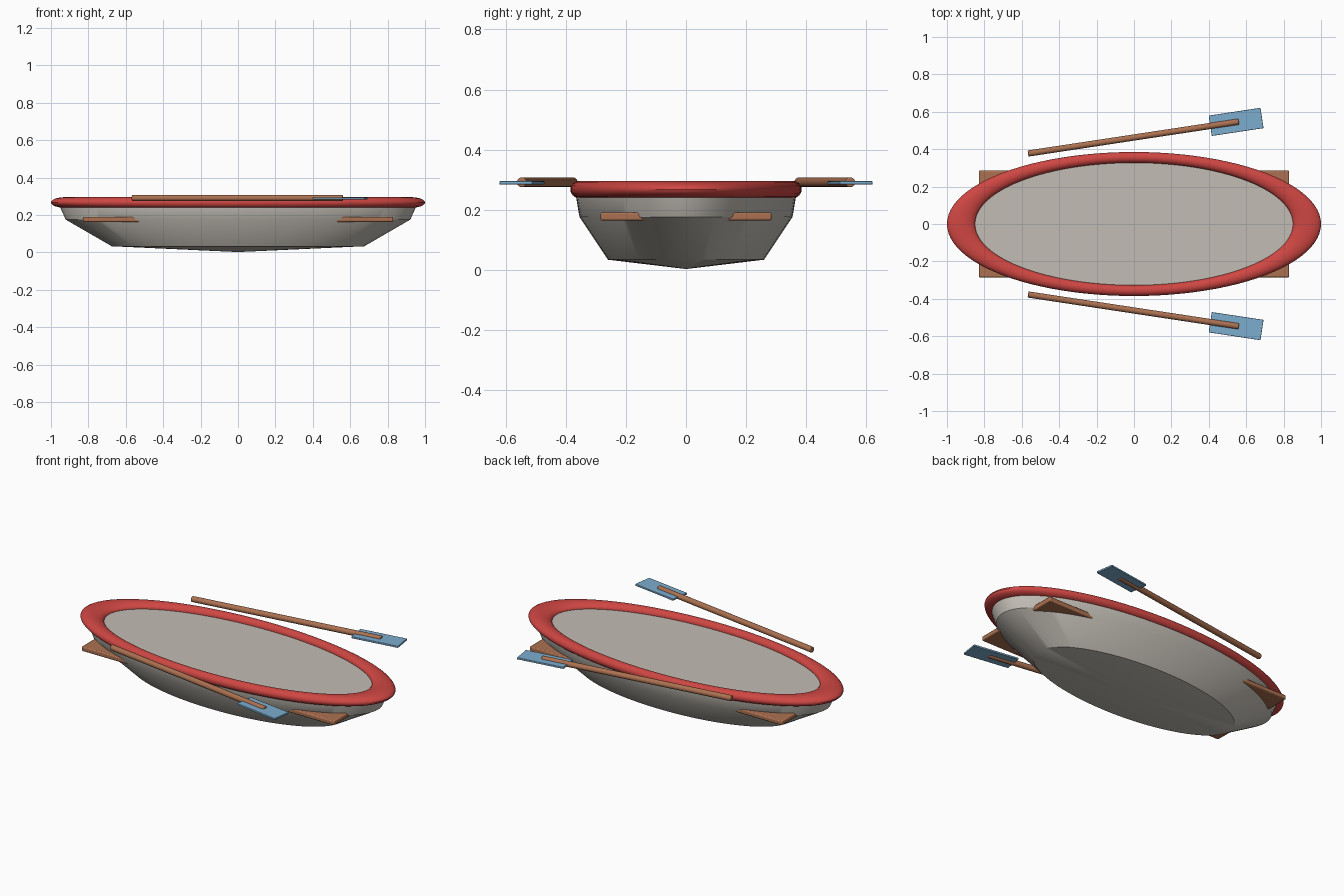
import bpy, bmesh, math
from mathutils import Matrix

if "Cube" in bpy.data.objects:
    bpy.data.objects.remove(bpy.data.objects["Cube"])

RATIO = 0.385   # hull width relative to its length


def material(name, rgb):
    m = bpy.data.materials.new(name)
    m.diffuse_color = (*rgb, 1)
    m.use_nodes = True
    m.node_tree.nodes["Principled BSDF"].inputs["Base Color"].default_value = m.diffuse_color
    return m


GREY = material("warm grey", (0.54, 0.51, 0.46))
RED = material("red", (0.62, 0.062, 0.055))
BROWN = material("wood brown", (0.41, 0.165, 0.082))
BLUE = material("light blue", (0.205, 0.42, 0.62))


def finish(name, bm, mat, bevel=0.0, matrix=None):
    if matrix is not None:
        bm.transform(matrix)
    bmesh.ops.recalc_face_normals(bm, faces=bm.faces)
    me = bpy.data.meshes.new(name)
    bm.to_mesh(me)
    bm.free()
    me.materials.append(mat)
    ob = bpy.data.objects.new(name, me)
    bpy.context.collection.objects.link(ob)
    if bevel:
        mod = ob.modifiers.new("bevel", "BEVEL")
        mod.width = bevel
        mod.segments = 2
    bpy.ops.object.select_all(action="DESELECT")
    ob.select_set(True)
    bpy.context.view_layer.objects.active = ob
    bpy.ops.object.shade_smooth_by_angle(angle=math.radians(30))
    return ob


def box(name, size, mat, bevel, matrix):
    bm = bmesh.new()
    bmesh.ops.create_cube(bm, size=1)
    bm.transform(Matrix.Diagonal((*size, 1)))
    return finish(name, bm, mat, bevel, matrix)


def ring(bm, r, z, n):
    return [bm.verts.new((r * math.cos(2 * math.pi * i / n),
                          RATIO * r * math.sin(2 * math.pi * i / n), z))
            for i in range(n)]


def bridge(bm, a, b):
    n = len(a)
    for i in range(n):
        j = (i + 1) % n
        bm.faces.new((a[i], a[j], b[j], b[i]))


# hull: stacked ellipses, shallow cone underneath, flat deck on top
N = 96
bm = bmesh.new()
rings = [ring(bm, r, z, N) for r, z in
         [(0.675, 0.033), (0.922, 0.176), (0.95, 0.24), (0.955, 0.266)]]
for a, b in zip(rings, rings[1:]):
    bridge(bm, a, b)
tip = bm.verts.new((0, 0, 0.002))
for i in range(N):
    bm.faces.new((rings[0][i], tip, rings[0][(i + 1) % N]))
bm.faces.new(rings[-1])
finish("hull", bm, GREY)

# rim tube: torus squashed to the hull's outline
bm = bmesh.new()
M = 24
loops = [ring(bm, 0.925 + 0.075 * math.cos(2 * math.pi * k / M),
              0.267 + 0.0285 * math.sin(2 * math.pi * k / M), N) for k in range(M)]
for k in range(M):
    bridge(bm, loops[k], loops[(k + 1) % M])
finish("rim_tube", bm, RED)

# floor board, whose corners poke out through the hull
box("floor_board", (1.66, 0.57, 0.027), BROWN, 0.006, Matrix.Translation((0, 0, 0.177)))

# oars on both sides
for side, s in (("left", 1), ("right", -1)):
    turn = Matrix.Rotation(s * math.radians(8.6), 4, "Z")
    bm = bmesh.new()
    bmesh.ops.create_cone(bm, cap_ends=True, segments=20, radius1=0.0165,
                          radius2=0.0165, depth=1.14)
    finish(side + "_oar_shaft", bm, BROWN, 0.004,
           Matrix.Translation((-0.003, s * 0.462, 0.291)) @ turn
           @ Matrix.Rotation(math.pi / 2, 4, "Y"))
    box(side + "_oar_blade", (0.28, 0.11, 0.011), BLUE, 0.002,
        Matrix.Translation((0.546, s * 0.546, 0.289)) @ turn)
